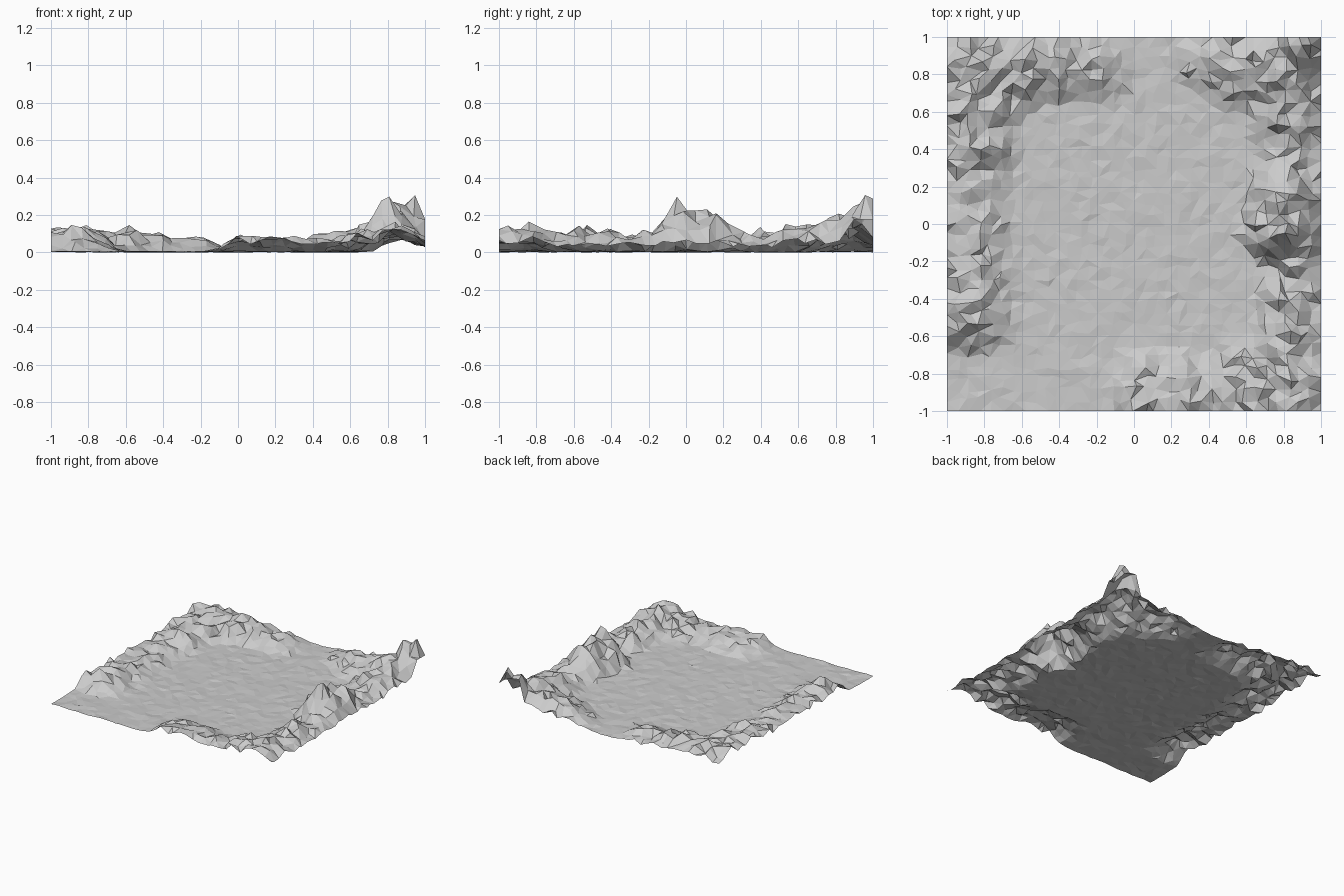
import bpy, bmesh, random
from math import hypot

if "Cube" in bpy.data.objects:
    bpy.data.objects.remove(bpy.data.objects["Cube"])

random.seed(11)
N = 34

# Hills round the rim: x, y, radius, height
HILLS = [
    # right ridge
    (.88, -.85, .27, .15), (.85, -.62, .24, .12), (.85, -.42, .21, .12),
    (.92, -.22, .20, .11), (.78, -.03, .20, .25), (.80, .15, .20, .19),
    (.85, .34, .21, .09), (.85, .60, .25, .15), (.80, .80, .26, .18),
    (.90, .96, .20, .29),
    # back ridge, with a gap near the middle
    (.55, .85, .24, .11), (.36, .90, .18, .08), (-.20, .82, .18, .07),
    (-.42, .86, .21, .09), (-.60, .85, .23, .12), (-.80, .85, .25, .13),
    # left ridge
    (-.85, .62, .24, .11), (-.84, .40, .22, .10), (-.88, .20, .21, .08),
    (-.88, 0, .23, .08), (-.85, -.25, .22, .09), (-.86, -.48, .22, .11),
    # front ridge, fading out to the left
    (.65, -.82, .23, .10), (.42, -.90, .21, .07), (.22, -.86, .20, .08),
    (.05, -.85, .19, .08),
]


def height(x, y):
    """Tallest hill at a point, gentler towards the outer edge, plus roughness."""
    z = 0
    for hx, hy, r, h in HILLS:
        dx, dy = x - hx, y - hy
        if abs(x) > abs(hx) and abs(hx) > .7:
            dx *= .5
        if abs(y) > abs(hy) and abs(hy) > .7:
            dy *= .5
        t = max(0, 1 - hypot(dx, dy) / r)
        z = max(z, h * min(1, 1.3 * t) ** .9)
    # The right and back edges dip below their ridges
    dip = .55 * max(0, x - .86) / .14
    if y < .85:
        z *= 1 - dip
    elif x < .8:
        z *= 1 - .35 * max(0, y - .88) / .12
    elif x > .95:
        z *= .65
    if z > .02:
        rough = min(1, z / .06)
        z = max(.012, z * random.uniform(.85, 1.13) + rough * random.uniform(-.03, .022))
    return z + random.uniform(0, .009)


# Jittered terrain sheet with flat triangular facets
bm = bmesh.new()
bmesh.ops.create_grid(bm, x_segments=N, y_segments=N, size=1)
for v in bm.verts:
    x, y = v.co.x, v.co.y
    if abs(x) < .999:
        v.co.x += random.uniform(-.018, .018)
    if abs(y) < .999:
        v.co.y += random.uniform(-.018, .018)
    v.co.z = height(v.co.x, v.co.y)
low = min(v.co.z for v in bm.verts)
for v in bm.verts:
    v.co.z -= low
bmesh.ops.triangulate(bm, faces=bm.faces[:], quad_method='SHORT_EDGE')

mesh = bpy.data.meshes.new("terrain")
bm.to_mesh(mesh)
bm.free()
terrain = bpy.data.objects.new("terrain", mesh)
bpy.context.collection.objects.link(terrain)
